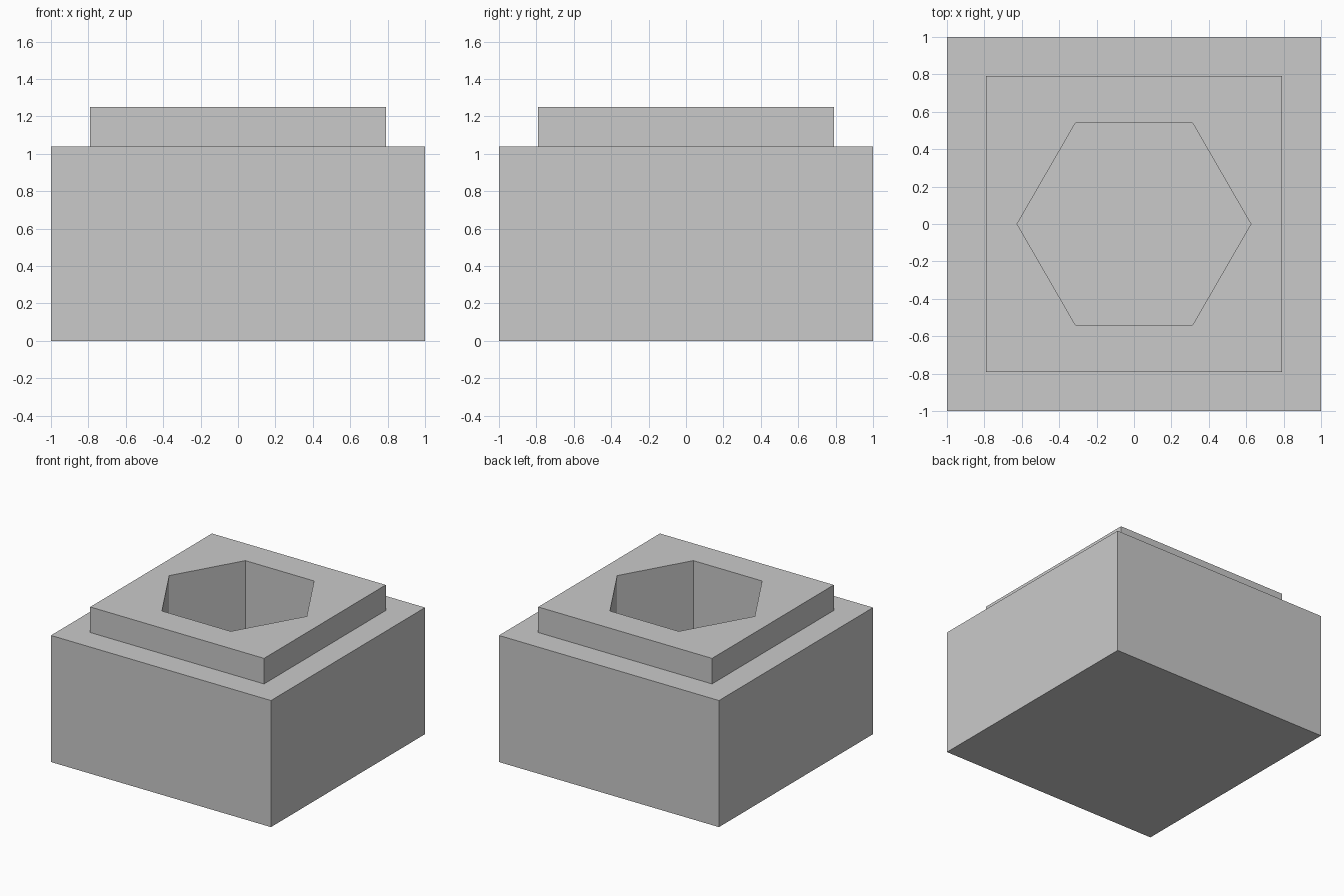
import bpy
import bmesh
from math import cos, sin, pi

if "Cube" in bpy.data.objects:
    bpy.data.objects.remove(bpy.data.objects["Cube"], do_unlink=True)

BODY_TOP, COLLAR_TOP, FLOOR = 1.04, 1.25, 0.21
BODY_HALF, COLLAR_HALF, HEX_RADIUS = 1.0, 0.79, 0.625

grey = bpy.data.materials.new("plain grey")
grey.use_nodes = True
colour = (0.59, 0.59, 0.59, 1)
grey.diffuse_color = colour
grey.node_tree.nodes["Principled BSDF"].inputs["Base Color"].default_value = colour


def prism(name, sides, radius, start, bottom, top):
    """Upright prism with a regular outline."""
    bm = bmesh.new()
    angles = [start + 2 * pi * i / sides for i in range(sides)]
    base = bm.faces.new([bm.verts.new((radius * cos(a), radius * sin(a), bottom))
                         for a in angles])
    extruded = bmesh.ops.extrude_face_region(bm, geom=[base], use_keep_orig=True)
    for v in extruded["geom"]:
        if isinstance(v, bmesh.types.BMVert):
            v.co.z = top
    bmesh.ops.recalc_face_normals(bm, faces=bm.faces)
    mesh = bpy.data.meshes.new(name)
    bm.to_mesh(mesh)
    bm.free()
    mesh.materials.append(grey)
    obj = bpy.data.objects.new(name, mesh)
    bpy.context.collection.objects.link(obj)
    return obj


# Square block
block = prism("socket_block", 4, BODY_HALF * 2 ** 0.5, pi / 4, 0, BODY_TOP)

# Raised square collar, inset from the block's top face
bm = bmesh.new()
bm.from_mesh(block.data)
top = max(bm.faces, key=lambda f: f.calc_center_median().z)
bmesh.ops.inset_region(bm, faces=[top], thickness=BODY_HALF - COLLAR_HALF,
                       use_even_offset=True)
raised = bmesh.ops.extrude_discrete_faces(bm, faces=[top])["faces"][0]
for v in raised.verts:
    v.co.z = COLLAR_TOP
bmesh.ops.recalc_face_normals(bm, faces=bm.faces)
bm.to_mesh(block.data)
bm.free()

# Blind hexagonal socket
cutter = prism("hex_cutter", 6, HEX_RADIUS, 0, FLOOR, COLLAR_TOP + 0.2)
cutter.hide_render = True
cut = block.modifiers.new("hex socket", "BOOLEAN")
cut.operation = "DIFFERENCE"
cut.solver = "EXACT"
cut.object = cutter
bpy.context.view_layer.objects.active = block
bpy.ops.object.modifier_apply(modifier=cut.name)
bpy.data.objects.remove(cutter, do_unlink=True)
